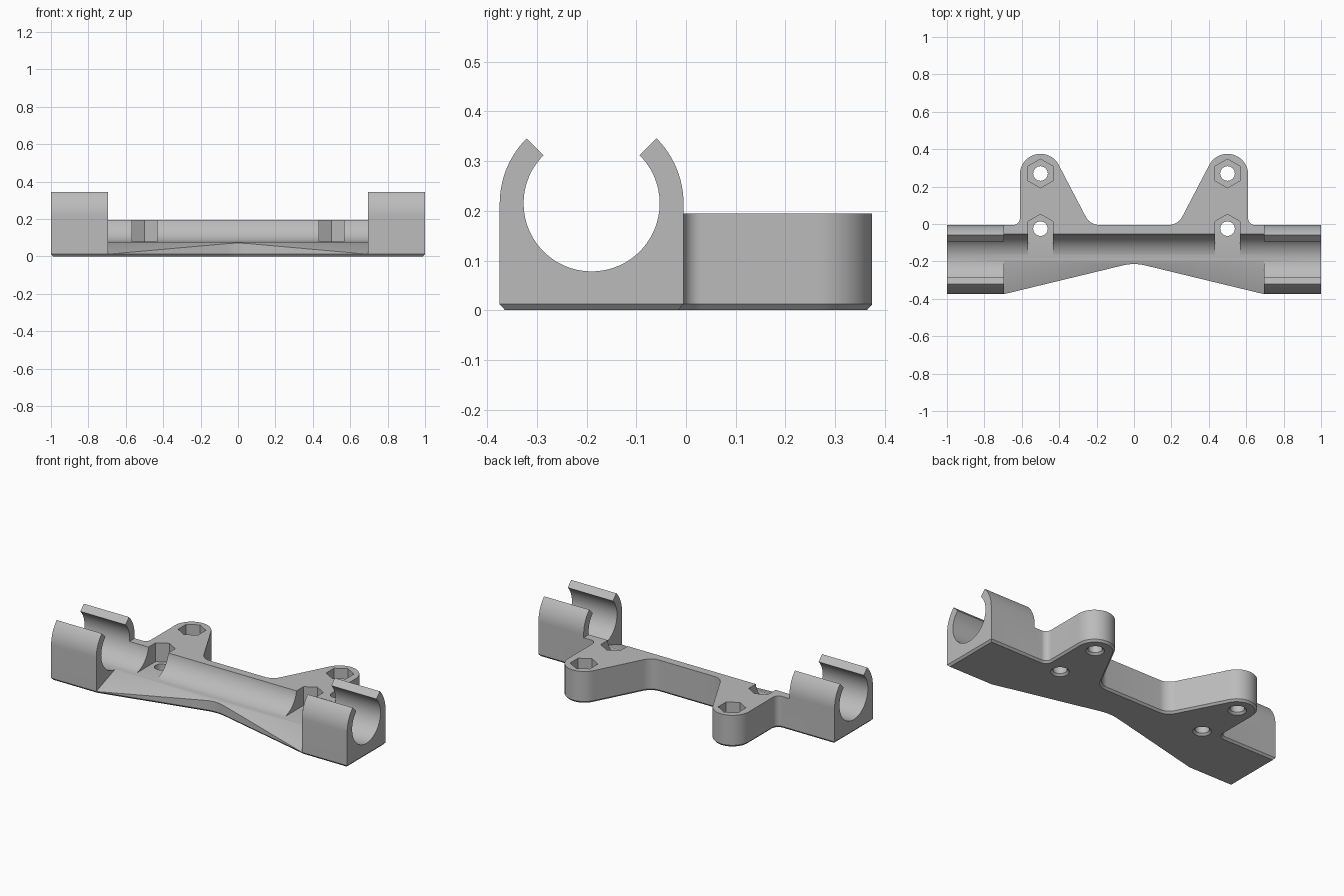
import bpy, bmesh
from math import sin, cos, pi, radians, tan
from mathutils import Vector

if "Cube" in bpy.data.objects:
    bpy.data.objects.remove(bpy.data.objects["Cube"])

BORE_Y, BORE_Z, BORE_R, CLIP_R = -0.19, 0.215, 0.137, 0.185
CLIP_X, TOP, FLOOR, CHAMFER = 0.695, 0.195, 0.08, 0.012

grey = bpy.data.materials.new("light grey plastic")
grey.use_nodes = True
colour = (0.5, 0.5, 0.5, 1)
grey.diffuse_color = colour
grey.node_tree.nodes["Principled BSDF"].inputs["Base Color"].default_value = colour


def loft(name, rings):
    """Closed solid through equally sized rings of points."""
    bm = bmesh.new()
    rows = [[bm.verts.new(p) for p in ring] for ring in rings]
    n = len(rows[0])
    for a, b in zip(rows, rows[1:]):
        for i in range(n):
            j = (i + 1) % n
            bm.faces.new((a[i], a[j], b[j], b[i]))
    bm.faces.new(rows[0])
    bm.faces.new(rows[-1])
    bmesh.ops.recalc_face_normals(bm, faces=bm.faces)
    mesh = bpy.data.meshes.new(name)
    bm.to_mesh(mesh)
    bm.free()
    mesh.materials.append(grey)
    ob = bpy.data.objects.new(name, mesh)
    bpy.context.collection.objects.link(ob)
    return ob


def along_x(name, profile, x0, x1):
    return loft(name, [[(x, y, z) for y, z in profile] for x in (x0, x1)])


def along_z(name, outline, z0, z1):
    return loft(name, [[(x, y, z) for x, y in outline] for z in (z0, z1)])


def arc(cx, cy, r, start, end, steps):
    angles = [radians(start + (end - start) * i / steps) for i in range(steps + 1)]
    return [(cx + r * cos(a), cy + r * sin(a)) for a in angles]


def fillet(before, corner, after, r, steps=10):
    """Points of a rounded corner."""
    c = Vector(corner)
    u, v = (Vector(before) - c).normalized(), (Vector(after) - c).normalized()
    half = u.angle(v) / 2
    centre = c + (u + v).normalized() * r / sin(half)
    a, b = c + u * r / tan(half) - centre, c + v * r / tan(half) - centre
    sweep = a.angle(b)
    pts = [centre + (a * sin(sweep * (1 - i / steps)) + b * sin(sweep * i / steps)) / sin(sweep)
           for i in range(steps + 1)]
    return [tuple(p) for p in pts]


def inset(outline, d):
    """Counter-clockwise outline moved inward by d."""
    pts = [Vector(p) for p in outline]
    result = []
    for i, p in enumerate(pts):
        e, f = (p - pts[i - 1]).normalized(), (pts[(i + 1) % len(pts)] - p).normalized()
        m, n = Vector((-e.y, e.x)), Vector((-f.y, f.x))
        result.append(tuple(p + (m + n) * d / (1 + m.dot(n))))
    return result


def combine(target, tool, operation):
    mod = target.modifiers.new(operation.lower(), "BOOLEAN")
    mod.operation, mod.solver, mod.object = operation, "EXACT", tool
    bpy.context.view_layer.objects.active = target
    bpy.ops.object.modifier_apply(modifier=mod.name)
    bpy.data.objects.remove(tool)


# Bridge with its front ramp
body = along_x("clip_bracket", [(0.45, -0.05), (0.45, TOP), (-0.15, TOP), (-0.19, FLOOR),
                                (-0.375, CHAMFER), (-0.42, -0.004), (-0.42, -0.05)], -0.8, 0.8)

# Tube clips at both ends
clip = [(0.03, -0.08), (0.03, BORE_Z)] + arc(BORE_Y, BORE_Z, CLIP_R, 0, 180, 48)
clip += [(-0.41, BORE_Z), (-0.41, -0.08)]
for side in (1, -1):
    combine(body, along_x("clip", clip, side * CLIP_X, side * 1.1), "UNION")

# Plan outline: clips, rounded lugs and waisted front, chamfered underneath
BACK, FRONT = -0.005, -0.375
lug = arc(0.5, 0.265, 0.11, 0, 152.5, 28)
half = [(1, FRONT), (1, BACK)]
half += fillet((1, BACK), (0.61, BACK), lug[0], 0.035) + lug
half += fillet(lug[-1], (0.235, BACK), (0, BACK), 0.08)
outline = half + [(-x, y) for x, y in reversed(half)]
outline += [(-CLIP_X, FRONT)]
outline += fillet((-CLIP_X, FRONT), (0, -0.207), (CLIP_X, FRONT), 0.25)
outline += [(CLIP_X, FRONT)]
small = inset(outline, CHAMFER * 0.9)
plan = loft("plan", [[(x, y, z) for x, y in ring]
                     for ring, z in ((small, 0), (outline, CHAMFER), (outline, 0.6))])
combine(body, plan, "INTERSECT")

# Tube bore and the snap-in opening
combine(body, along_x("bore", arc(BORE_Y, BORE_Z, BORE_R, 0, 354, 59), -1.2, 1.2), "DIFFERENCE")
combine(body, along_x("opening", [(BORE_Y, BORE_Z), (BORE_Y + 0.3, BORE_Z + 0.3),
                                  (BORE_Y - 0.3, BORE_Z + 0.3)], -1.2, 1.2), "DIFFERENCE")

# Hexagonal nut pockets and screw holes
HEX_R, HOLE_R = 0.077, 0.039
for x in (-0.5, 0.5):
    for y in (0.27, -0.025):
        pocket = arc(x, y, HEX_R, 30, 330, 5)
        if y < 0:  # this pocket opens into the bore
            pocket = pocket[:3] + [(pocket[2][0], BORE_Y), (pocket[0][0], BORE_Y)]
        combine(body, along_z("pocket", pocket, FLOOR, 0.5), "DIFFERENCE")
        sections = ((HOLE_R + 2 * CHAMFER, -CHAMFER), (HOLE_R, CHAMFER), (HOLE_R, 0.15))
        hole = loft("hole", [[(px, py, z) for px, py in arc(x, y, r, 0, 348.75, 31)]
                             for r, z in sections])
        combine(body, hole, "DIFFERENCE")

# Smooth curves, crisp edges
bpy.ops.object.select_all(action="DESELECT")
body.select_set(True)
bpy.context.view_layer.objects.active = body
bpy.ops.object.shade_smooth_by_angle(angle=radians(25))
